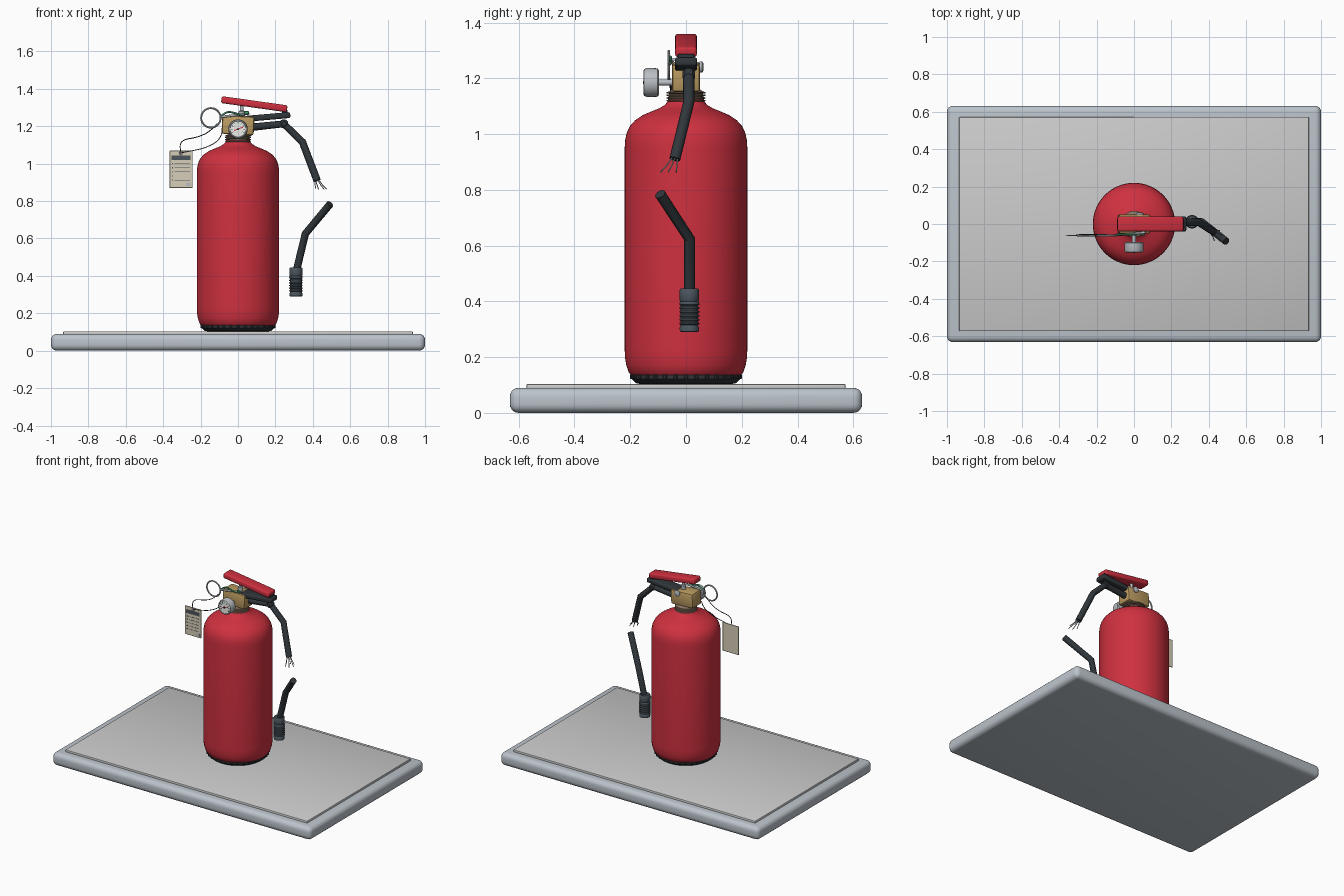
import bpy, bmesh, math, random
from mathutils import Matrix, Vector

random.seed(4)


def mat(name, *c):
    m = bpy.data.materials.new(name)
    m.diffuse_color = (*c, 1)
    return m


RED = mat("red", 0.62, 0.03, 0.05)
DARK = mat("dark_rubber", 0.03, 0.037, 0.043)
SLATE = mat("slate", 0.07, 0.09, 0.11)
BRASS = mat("brass", 0.5, 0.33, 0.12)
STEEL = mat("steel", 0.48, 0.51, 0.54)
BRONZE = mat("collar_metal", 0.25, 0.17, 0.12)
SLAB = mat("slab_grey", 0.5, 0.55, 0.6)
PLATE = mat("plate_grey", 0.6, 0.63, 0.63)
WHITE = mat("white", 0.85, 0.85, 0.82)
PAPER = mat("paper", 0.68, 0.62, 0.48)
GREEN = mat("green", 0.06, 0.3, 0.15)


def finish(name, bm, m, loc=(0, 0, 0), rot=(0, 0, 0), angle=35):
    bmesh.ops.recalc_face_normals(bm, faces=bm.faces)
    me = bpy.data.meshes.new(name)
    bm.to_mesh(me)
    bm.free()
    me.materials.append(m)
    me.shade_smooth()
    me.set_sharp_from_angle(angle=math.radians(angle))
    ob = bpy.data.objects.new(name, me)
    bpy.context.collection.objects.link(ob)
    ob.location = loc
    ob.rotation_euler = [math.radians(a) for a in rot]
    return ob


def box(name, loc, size, m, bevel=0, seg=3, rot=(0, 0, 0)):
    bm = bmesh.new()
    bmesh.ops.create_cube(bm, size=1, matrix=Matrix.Diagonal((*size, 1)))
    if bevel:
        bmesh.ops.bevel(bm, geom=bm.edges[:], offset=bevel, segments=seg,
                        profile=0.5, affect='EDGES')
    return finish(name, bm, m, loc, rot)


def lathe(name, prof, m, loc=(0, 0, 0), rot=(0, 0, 0), n=64):
    """Closed solid of revolution about z from (radius, height) points."""
    bm = bmesh.new()
    rings = [[bm.verts.new((r * math.cos(2 * math.pi * i / n),
                            r * math.sin(2 * math.pi * i / n), z)) for i in range(n)]
             for r, z in prof]
    for a, b in zip(rings, rings[1:]):
        for i in range(n):
            j = (i + 1) % n
            bm.faces.new((a[i], a[j], b[j], b[i]))
    bm.faces.new(rings[0])
    bm.faces.new(rings[-1])
    return finish(name, bm, m, loc, rot)


def tube(name, pts, r, m, kind='POLY', res=4, cyclic=False):
    cu = bpy.data.curves.new(name, 'CURVE')
    cu.dimensions = '3D'
    cu.bevel_depth, cu.bevel_resolution, cu.use_fill_caps = r, res, True
    cu.resolution_u = 6
    sp = cu.splines.new(kind)
    sp.points.add(len(pts) - 1)
    for p, c in zip(sp.points, pts):
        p.co = (*c, 1)
    sp.use_cyclic_u = cyclic
    if kind == 'NURBS':
        sp.order_u, sp.use_endpoint_u = 3, not cyclic
    tmp = bpy.data.objects.new(name + "_path", cu)
    bpy.context.collection.objects.link(tmp)
    bpy.context.view_layer.update()
    bm = bmesh.new()
    bm.from_mesh(tmp.to_mesh())
    bpy.data.objects.remove(tmp)
    return finish(name, bm, m, angle=32)


def hoop(name, loc, R, r, m, n=40):
    """Ring lying in the xz plane."""
    pts = [(loc[0] + R * math.cos(2 * math.pi * i / n), loc[1],
            loc[2] + R * math.sin(2 * math.pi * i / n)) for i in range(n)]
    return tube(name, pts, r, m, res=2, cyclic=True)


# Display base
box("base_slab", (0, 0, 0.045), (2, 1.264, 0.09), SLAB, 0.032, 5)
box("base_plate", (0, 0, 0.093), (1.87, 1.145, 0.022), PLATE, 0.006, 2)

# Rubber foot with ribs
lathe("foot_ring", [(0.165, 0.104), (0.178, 0.106), (0.196, 0.122), (0.196, 0.142)], DARK)
for i in range(32):
    a = i * 360 / 32
    c, s = math.cos(math.radians(a)), math.sin(math.radians(a))
    box("foot_rib", (0.194 * c, 0.194 * s, 0.13), (0.015, 0.014, 0.018), DARK,
        0.003, 1, (0, 0, a))

# Cylinder body
lathe("body", [(0.18, 0.134), (0.197, 0.136), (0.206, 0.146), (0.214, 0.17), (0.219, 0.2),
               (0.22, 0.23), (0.22, 0.95), (0.218, 0.98), (0.212, 1.007), (0.2, 1.03),
               (0.182, 1.05), (0.155, 1.068), (0.12, 1.083), (0.095, 1.093),
               (0.077, 1.104), (0.066, 1.116), (0.063, 1.13)], RED)

# Threaded collar
prof = [(0.058, 1.112)]
for k in range(4):
    z = 1.116 + k * 0.0095
    prof += [(0.061, z), (0.07, z + 0.002), (0.07, z + 0.006), (0.061, z + 0.008)]
lathe("threaded_collar", prof + [(0.05, 1.16)], BRONZE)

# Valve block, side bolts and top stem
box("valve_block", (0, 0, 1.205), (0.172, 0.102, 0.1), BRASS, 0.012, 2, (0, 3, 0))
lathe("valve_bolt", [(0.02, 0), (0.02, 0.01), (0.014, 0.014)], STEEL,
      (0.03, 0.048, 1.24), (-90, 0, 0), 24)
lathe("valve_stem", [(0.016, 0), (0.016, 0.03), (0.009, 0.034), (0.009, 0.07)], STEEL,
      (0.02, 0, 1.25), n=24)

# Carry handle and squeeze lever
box("carry_handle", (0.16, 0, 1.25), (0.24, 0.08, 0.032), DARK, 0.01, 3, (0, -5, 0))
box("squeeze_lever", (0.087, 0, 1.318), (0.355, 0.078, 0.037), RED, 0.01, 3, (0, 8, 0))
box("lever_hinge", (0.25, 0, 1.275), (0.03, 0.06, 0.03), DARK, 0.006, 2, (0, 8, 0))

# Pressure gauge
G = (0, -0.097, 1.185)
lathe("gauge_case", [(0.044, 0), (0.051, 0.005), (0.052, 0.042), (0.048, 0.053),
                     (0.044, 0.055), (0.042, 0.05)], STEEL, G, (90, 0, 0), 48)
lathe("gauge_dial", [(0.042, 0.045), (0.042, 0.052)], WHITE, G, (90, 0, 0), 48)
lathe("gauge_stem", [(0.011, -0.055), (0.011, 0.005)], STEEL, G, (90, 0, 0), 20)
for i in range(9):
    a = -30 + i * 30
    c, s = math.cos(math.radians(a)), math.sin(math.radians(a))
    box("dial_tick", (0.034 * c, -0.149, 1.185 + 0.034 * s), (0.01, 0.003, 0.003),
        GREEN if 3 <= i <= 5 else DARK, rot=(0, -a, 0))
box("dial_needle", (0.002, -0.15, 1.186), (0.05, 0.003, 0.005), RED, rot=(0, -20, 0))
lathe("dial_hub", [(0.006, 0), (0.006, 0.008)], DARK, (0, -0.147, 1.185), (90, 0, 0), 16)

# Safety pin with pull ring and seal
hoop("pull_ring", (-0.145, -0.062, 1.245), 0.052, 0.005, STEEL)
tube("safety_pin", [(-0.095, -0.06, 1.25), (0.06, -0.045, 1.268)], 0.006, STEEL)
tube("seal_strap", [(-0.09, -0.057, 1.255), (-0.06, -0.055, 1.28), (-0.02, -0.057, 1.272),
                    (0.02, -0.055, 1.26)], 0.005, GREEN, 'NURBS')
box("seal_tab", (0.045, -0.056, 1.272), (0.026, 0.01, 0.02), GREEN, 0.003, 1)

# Inspection tag on a string
TX, TY, TZ = -0.304, -0.06, 0.97
box("tag_card", (TX, TY, TZ), (0.124, 0.005, 0.2), PAPER, 0.002, 1)
box("tag_header", (TX, TY - 0.003, 1.033), (0.102, 0.003, 0.024), SLATE)
for i in range(5):
    z = 1.0 - i * 0.022
    box("tag_check", (TX - 0.047, TY - 0.003, z), (0.006, 0.002, 0.006), SLATE)
    box("tag_rule", (TX + 0.006, TY - 0.003, z), (0.084, 0.001, 0.002), SLATE)
box("tag_stamp", (TX + 0.04, TY - 0.003, 0.889), (0.026, 0.002, 0.016), STEEL)
hoop("tag_eyelet", (TX, TY - 0.002, 1.058), 0.008, 0.003, STEEL, 16)
tube("tag_string", [(-0.304, -0.063, 1.058), (-0.315, -0.06, 1.1), (-0.29, -0.056, 1.13),
                    (-0.22, -0.055, 1.14), (-0.15, -0.056, 1.17), (-0.11, -0.06, 1.215)],
     0.0025, DARK, 'NURBS', 1)
tube("tag_string_return", [(-0.304, -0.063, 1.058), (-0.25, -0.066, 1.068),
                           (-0.17, -0.064, 1.085), (-0.09, -0.058, 1.13),
                           (-0.085, -0.05, 1.175)], 0.0025, DARK, 'NURBS', 1)

# Broken hose: upper half
tube("upper_hose", [(0.075, 0.01, 1.195), (0.245, 0.01, 1.213), (0.345, 0.01, 1.115),
                    (0.423, -0.04, 0.91)], 0.02, DARK)
lathe("hose_elbow", [(0.012, -0.022), (0.022, -0.014), (0.024, 0), (0.022, 0.014),
                     (0.012, 0.022)], DARK, (0.245, 0.01, 1.213), (90, 0, 0), 24)

# Frayed wires at the break
for i in range(6):
    a = i * math.pi / 3
    p = Vector((0.42 + 0.011 * math.cos(a), -0.04 + 0.011 * math.sin(a), 0.915))
    d = Vector((0.028 + 0.02 * math.cos(a), -0.026 + 0.024 * math.sin(a), -0.057))
    d *= random.uniform(0.85, 1.0)
    tube("frayed_wire", [p, p + d * 0.5 + Vector((0, 0, -0.004)), p + d], 0.0025, STEEL,
         res=1)

# Broken hose: lower half with ribbed nozzle
tube("lower_hose", [(0.493, -0.093, 0.785), (0.36, 0.012, 0.625), (0.313, 0.012, 0.43)],
     0.02, DARK)
prof = [(0.026, 0.29), (0.034, 0.292), (0.035, 0.305)]
for k in range(6):
    z = 0.312 + k * 0.014
    prof += [(0.031, z), (0.031, z + 0.004), (0.036, z + 0.006), (0.036, z + 0.011)]
prof += [(0.033, 0.4), (0.035, 0.404), (0.035, 0.44), (0.031, 0.446)]
lathe("nozzle", prof, SLATE, (0.31, 0.012, 0), n=32)
